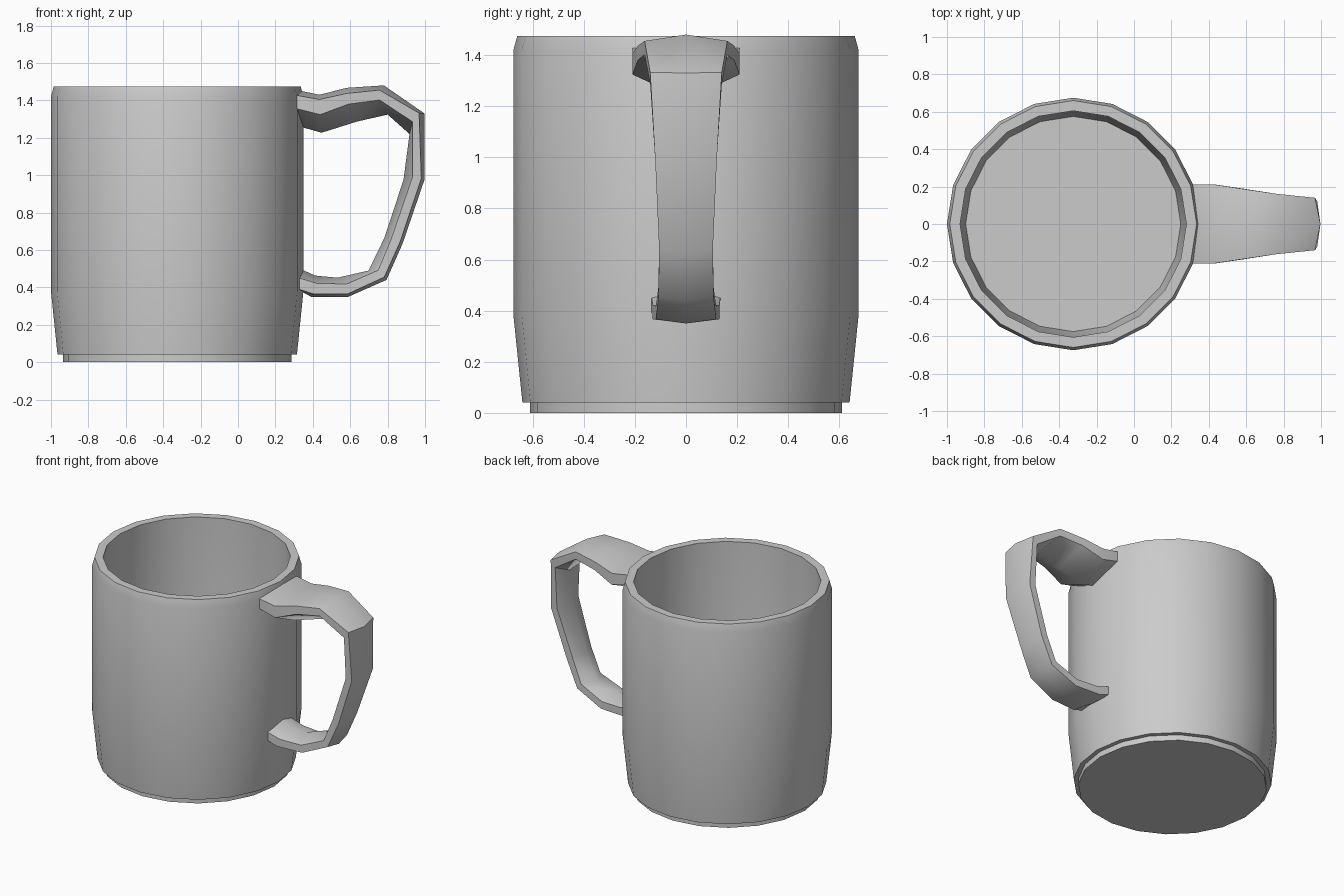
import bpy, bmesh
from math import cos, sin, pi, radians

SIDES = 20
CX = -0.325


def finish(name, bm, angle):
    bmesh.ops.recalc_face_normals(bm, faces=bm.faces)
    mesh = bpy.data.meshes.new(name)
    bm.to_mesh(mesh)
    bm.free()
    obj = bpy.data.objects.new(name, mesh)
    bpy.context.collection.objects.link(obj)
    bpy.ops.object.select_all(action='DESELECT')
    obj.select_set(True)
    bpy.context.view_layer.objects.active = obj
    bpy.ops.object.shade_smooth_by_angle(angle=radians(angle))
    return obj


def loft(rings):
    """Skin closed rings of points and cap both ends."""
    bm = bmesh.new()
    loops = [[bm.verts.new(p) for p in ring] for ring in rings]
    for a, b in zip(loops, loops[1:]):
        n = len(a)
        for i in range(n):
            j = (i + 1) % n
            bm.faces.new((a[i], a[j], b[j], b[i]))
    bm.faces.new(loops[0])
    bm.faces.new(loops[-1])
    return bm


# Mug body: foot, tapered base, straight wall, rim, hollow inside (radius, z)
profile = [(0.61, 0), (0.61, 0.04), (0.64, 0.04), (0.675, 0.38),
           (0.675, 1.42), (0.66, 1.475), (0.605, 1.475),
           (0.605, 0.38), (0.575, 0.11)]
finish("mug_body", loft([
    [(CX + r * cos(2 * pi * i / SIDES), r * sin(2 * pi * i / SIDES), z)
     for i in range(SIDES)] for r, z in profile]), 40)

# Handle stations: outer ridge, outer edge, inner edge, inner ridge (x, z), half width
stations = [
    ((0.33, 1.452), (0.295, 1.43), (0.295, 1.36), (0.33, 1.26), 0.21),
    ((0.436, 1.43), (0.436, 1.405), (0.44, 1.324), (0.447, 1.227), 0.21),
    ((0.58, 1.467), (0.58, 1.437), (0.59, 1.38), (0.634, 1.286), 0.188),
    ((0.78, 1.48), (0.757, 1.455), (0.757, 1.402), (0.80, 1.324), 0.162),
    ((0.997, 1.33), (0.968, 1.332), (0.933, 1.286), (0.917, 1.22), 0.14),
    ((0.997, 0.976), (0.98, 0.982), (0.933, 0.99), (0.885, 0.976), 0.12),
    ((0.88, 0.634), (0.866, 0.642), (0.82, 0.66), (0.783, 0.666), 0.105),
    ((0.794, 0.44), (0.782, 0.455), (0.75, 0.492), (0.698, 0.49), 0.108),
    ((0.59, 0.35), (0.588, 0.366), (0.58, 0.418), (0.532, 0.452), 0.118),
    ((0.39, 0.35), (0.40, 0.366), (0.42, 0.422), (0.414, 0.463), 0.13),
    ((0.33, 0.385), (0.31, 0.395), (0.31, 0.455), (0.33, 0.50), 0.135),
]
finish("handle", loft([
    [(oc[0], 0, oc[1]), (oe[0], w, oe[1]), (ie[0], w, ie[1]),
     (ic[0], 0, ic[1]), (ie[0], -w, ie[1]), (oe[0], -w, oe[1])]
    for oc, oe, ie, ic, w in stations]), 55)
